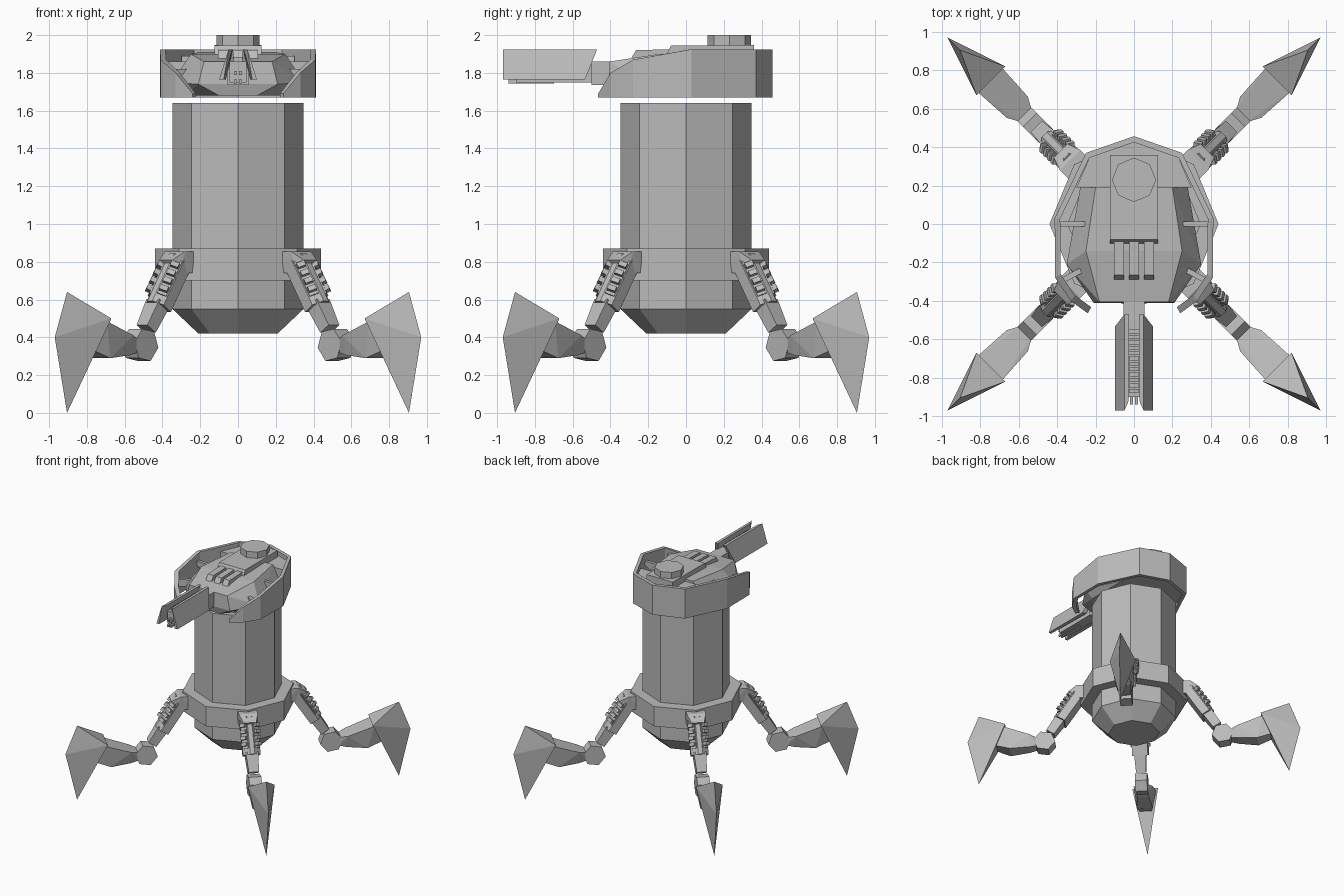
import bpy, bmesh, math
from mathutils import Matrix, Vector

if "Cube" in bpy.data.objects:
    bpy.data.objects.remove(bpy.data.objects["Cube"])

grey = bpy.data.materials.new("plain grey")
grey.diffuse_color = (0.5, 0.5, 0.5, 1)
grey.use_nodes = True
grey.node_tree.nodes["Principled BSDF"].inputs["Base Color"].default_value = grey.diffuse_color


def finish(name, bm):
    bmesh.ops.recalc_face_normals(bm, faces=bm.faces)
    me = bpy.data.meshes.new(name)
    bm.to_mesh(me)
    bm.free()
    me.materials.append(grey)
    ob = bpy.data.objects.new(name, me)
    bpy.context.collection.objects.link(ob)
    return ob


def hull(name, pts, m=Matrix()):
    """Convex solid around the given points."""
    bm = bmesh.new()
    for p in pts:
        bm.verts.new(m @ Vector(p))
    bmesh.ops.convex_hull(bm, input=bm.verts)
    bmesh.ops.delete(bm, geom=[v for v in bm.verts if not v.link_faces], context='VERTS')
    bmesh.ops.dissolve_limit(bm, angle_limit=0.01, verts=bm.verts, edges=bm.edges)
    return finish(name, bm)


def both_x(pts):
    return [(s * x, y, z) for x, y, z in pts for s in (1, -1)]


def both_y(pts):
    return [(x, s * y, z) for x, y, z in pts for s in (1, -1)]


def box(name, x0, x1, y0, y1, z0, z1, m=Matrix()):
    return hull(name, [(x, y, z) for x in (x0, x1) for y in (y0, y1) for z in (z0, z1)], m)


def lathe(name, profile, n=8, cx=0, cy=0):
    """Capped n-sided solid from (radius, z) pairs."""
    bm = bmesh.new()
    rings = [[bm.verts.new((cx + r * math.cos(2 * math.pi * i / n),
                            cy + r * math.sin(2 * math.pi * i / n), z))
              for i in range(n)] for r, z in profile]
    for a, b in zip(rings, rings[1:]):
        for i in range(n):
            bm.faces.new((a[i], a[(i + 1) % n], b[(i + 1) % n], b[i]))
    bm.faces.new(rings[0])
    bm.faces.new(rings[-1])
    return finish(name, bm)


# Body: octagonal drum with a wide collar and tapered bottom
lathe("body", [(0.21, 0.42), (0.347, 0.55), (0.347, 0.70), (0.44, 0.70),
               (0.44, 0.87), (0.347, 0.87), (0.347, 1.64)])

# Head shield: open curved wall whose top edge drops toward the front
half = [(0.24, -0.465, 1.69), (0.33, -0.40, 1.80), (0.41, -0.28, 1.87),
        (0.413, 0.03, 1.925), (0.25, 0.37, 1.925)]
path = half + [(0, 0.457, 1.925)] + [(-x, y, z) for x, y, z in reversed(half)]
bm = bmesh.new()
rows = []
for x, y, z in path:
    xi, yi = x * 0.93, y * 0.93
    rows.append([bm.verts.new(p) for p in
                 ((x, y, 1.67), (x, y, z), (xi, yi, z), (xi, yi, 1.67))])
for a, b in zip(rows, rows[1:]):
    for i in range(4):
        j = (i + 1) % 4
        bm.faces.new((a[i], a[j], b[j], b[i]))
bm.faces.new(rows[0])
bm.faces.new(rows[-1])
finish("head_shield", bm)

# Head hull, rear deck and raised roof box
hull("head_hull", both_x([
    (0.20, 0.19, 1.91), (0.25, -0.14, 1.90), (0.18, -0.405, 1.86),
    (0.28, 0.19, 1.76), (0.35, -0.21, 1.75), (0.21, -0.41, 1.74),
    (0.28, 0.19, 1.68), (0.28, -0.20, 1.68), (0.10, -0.39, 1.68)]))
hull("rear_deck", both_x([(x, y, z) for z in (1.68, 1.89)
                          for x, y in ((0.30, 0.19), (0.23, 0.35), (0, 0.43))]))
hull("roof_box", both_x([(0.125, 0.36, 1.88), (0.125, 0.36, 1.947), (0.125, -0.08, 1.945),
                         (0.125, -0.11, 1.88)]))
lathe("roof_hatch", [(0.115, 1.94), (0.115, 2.0)], 8, 0, 0.23)
for i in (-1, 0, 1):
    x = i * 0.078
    hull("roof_fin", [(x + s, y, z) for s in (-0.027, 0.027) for y, z in
                      ((-0.09, 1.87), (-0.09, 1.925), (-0.265, 1.92), (-0.30, 1.86))])

# Struts joining hull and shield
for s in (1, -1):
    hull("side_strut", [(s * x, y, z) for y in (-0.013, 0.013) for x, z in
                        ((0.24, 1.86), (0.395, 1.86), (0.395, 1.83), (0.28, 1.76))])
    m = Matrix.Translation((s * 0.31, -0.26, 0)) @ Matrix.Rotation(-s * 0.5, 4, 'Z')
    box("front_strut", -0.075, 0.075, -0.014, 0.014, 1.76, 1.82, m)

# Gun: mount, sloped side plates, ribbed core and muzzles
box("gun_mount", -0.055, 0.055, -0.50, -0.39, 1.735, 1.86)
for s in (1, -1):
    hull("gun_side_plate", [(s * x, y, z) for x, y, z in (
        (0.05, -0.47, 1.925), (0.025, -0.47, 1.925), (0.10, -0.535, 1.765), (0.065, -0.535, 1.765),
        (0.05, -0.97, 1.925), (0.03, -0.93, 1.925), (0.10, -0.97, 1.765), (0.075, -0.97, 1.765))])
    for z in (1.755, 1.80):
        box("gun_muzzle", s * 0.012 - 0.008, s * 0.012 + 0.008, -0.94, -0.7, z - 0.01, z + 0.01)
box("gun_core", -0.045, 0.045, -0.90, -0.46, 1.75, 1.86)
for i in range(12):
    y = -0.56 - i * 0.028
    box("gun_rib", -0.025, 0.025, y - 0.010, y + 0.010, 1.85, 1.885)

# Legs: built along +x, then turned to the four diagonals
axis = Vector((0.545, 0, -0.838))
out = Vector((0.838, 0, 0.545))
thigh = Matrix((axis, (0, 1, 0), out)).transposed().to_4x4()
thigh.translation = (0.45, 0, 0.815)    # local x runs down the thigh, z faces outward

for k in range(4):
    turn = Matrix.Rotation(math.radians(45 + 90 * k), 4, 'Z')
    t = turn @ thigh
    hull("hip_bracket", both_y([(0.36, 0.075, 0.74), (0.36, 0.075, 0.855), (0.47, 0.075, 0.855),
                                (0.54, 0.05, 0.81), (0.50, 0.06, 0.74)]), turn)
    hull("upper_leg", both_y([(a, v, w) for a in (0, 0.30)
                              for v, w in ((0.065, -0.055), (0.07, 0.015), (0.018, 0.055))]), t)
    hull("lower_leg", both_y([(0.28, 0.05, -0.045), (0.28, 0.05, 0.04),
                              (0.44, 0.04, -0.04), (0.44, 0.04, 0.035)]), t)
    # Two columns of cooling ribs on the slanted outer faces
    for s in (1, -1):
        tilt = t @ Matrix.Translation((0, s * 0.046, 0.036)) @ Matrix.Rotation(-s * 0.656, 4, 'X')
        box("rib_strip", 0.03, 0.25, -0.026, 0.026, -0.01, 0.006, tilt)
        for i in range(4):
            a = 0.055 + i * 0.05
            box("leg_rib", a, a + 0.028, -0.022, 0.022, 0, 0.03, tilt)
    # Six-sided knee, shin and pointed foot
    hull("knee", both_y([(0.735 + 0.09 * math.cos(math.radians(60 * i + 10)), 0.05,
                          0.36 + 0.09 * math.sin(math.radians(60 * i + 10)))
                         for i in range(6)]), turn)
    hull("shin", both_y([(0.79, 0.04, 0.39), (0.79, 0.04, 0.32), (0.86, 0.078, 0.41),
                         (0.86, 0.05, 0.305), (1.07, 0.09, 0.485), (1.02, 0.065, 0.29),
                         (1.13, 0.05, 0.33)]), turn)
    hull("foot", [(1.372, 0, 0.40), (1.054, 0.106, 0.50), (1.054, -0.106, 0.50),
                  (1.28, 0, 0.64), (1.28, 0, 0)], turn)
